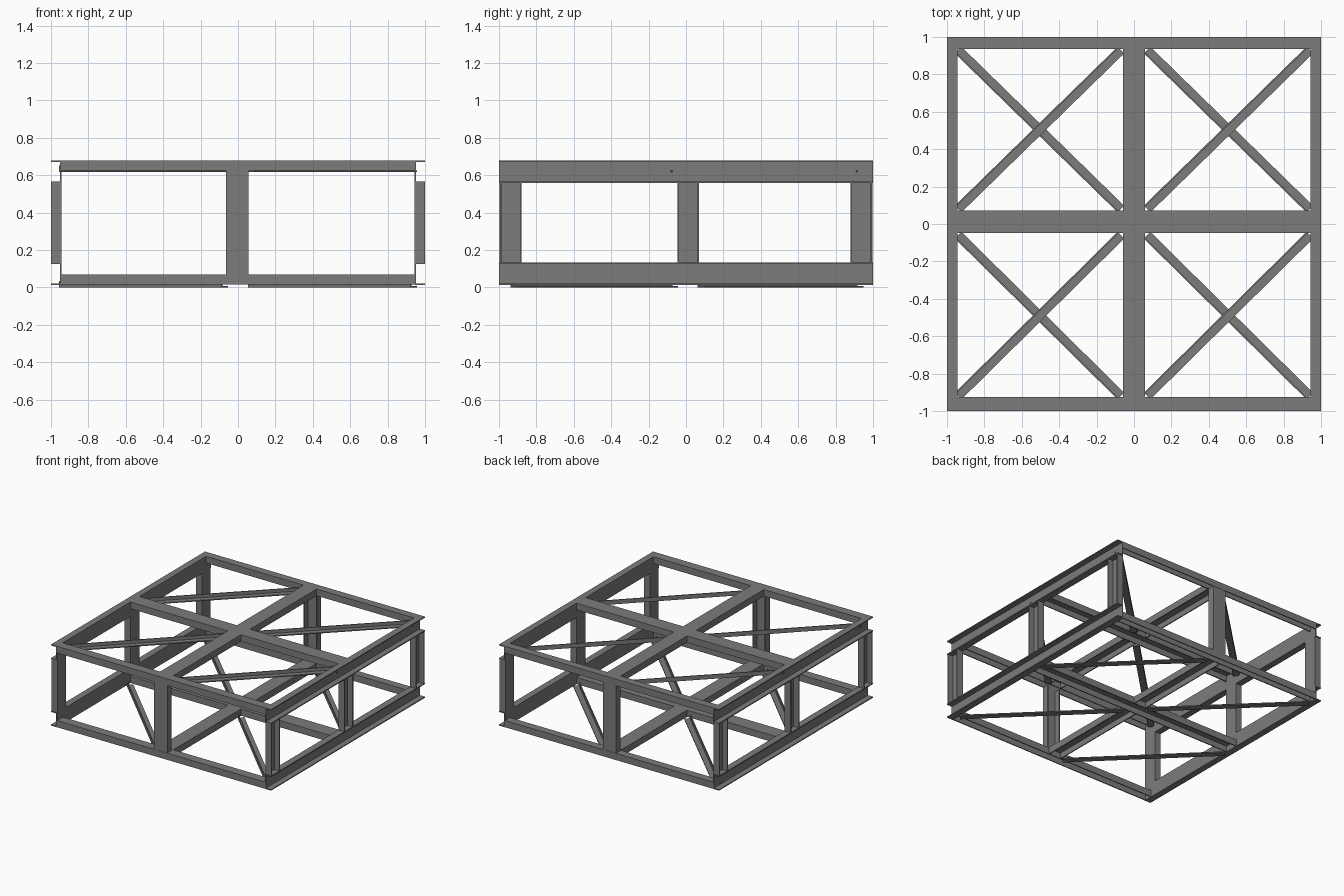
import bpy, bmesh
from mathutils import Vector

cube = bpy.data.objects.get("Cube")
if cube:
    bpy.data.objects.remove(cube)

steel = bpy.data.materials.new("grey_steel")
steel.use_nodes = True
GREY = (0.2, 0.2, 0.2, 1)
steel.diffuse_color = GREY
steel.node_tree.nodes["Principled BSDF"].inputs["Base Color"].default_value = GREY

T = 0.008  # plate thickness


def extrude(name, outline, start, end, across, out):
    """Sweep a flat outline (across, out) from start to end."""
    start, end, across, out = map(Vector, (start, end, across, out))
    bm = bmesh.new()
    face = bm.faces.new([bm.verts.new(start + across * u + out * v) for u, v in outline])
    top = bmesh.ops.extrude_face_region(bm, geom=[face])["geom"]
    bmesh.ops.translate(bm, vec=end - start, verts=[g for g in top if isinstance(g, bmesh.types.BMVert)])
    bmesh.ops.recalc_face_normals(bm, faces=bm.faces)
    mesh = bpy.data.meshes.new(name)
    bm.to_mesh(mesh)
    bm.free()
    mesh.materials.append(steel)
    obj = bpy.data.objects.new(name, mesh)
    bpy.context.collection.objects.link(obj)


def channel(name, start, end, across, out, width=0.12, depth=0.055):
    """C section: web on the start-end line, flanges pointing along out."""
    w = width / 2
    outline = [(-w, 0), (w, 0), (w, depth), (w - T, depth), (w - T, T),
               (T - w, T), (T - w, depth), (-w, depth)]
    extrude(name, outline, start, end, across, out)


def angle_bar(name, start, end, width=0.05, leg=0.035):
    """L section with its flat leg down and its other leg up."""
    w = width / 2
    run = (Vector(end) - Vector(start)).normalized()
    outline = [(-w, 0), (w, 0), (w, T), (T - w, T), (T - w, leg), (-w, leg)]
    extrude(name, outline, start, end, run.cross(Vector((0, 0, 1))), (0, 0, 1))


X, Y, Z = (1, 0, 0), (0, 1, 0), (0, 0, 1)
MID = 0.012   # the cross beam sits slightly behind the middle
INNER = 0.945

# Side beams and side columns, open outwards
for side, s in (("left", 1), ("right", -1)):
    out = (s, 0, 0)
    for level, z in (("bottom", 0.074), ("top", 0.62)):
        channel(f"{side}_{level}_beam", (s * INNER, -1, z), (s * INNER, 1, z), Z, out)
    for place, y in (("front", -0.938), ("middle", MID), ("back", 0.938)):
        channel(f"{side}_{place}_column", (s * INNER, y, 0.134), (s * INNER, y, 0.56), Y, out, 0.115)

# End beams and centre beams, open downwards, with the end columns between them
for level, z in (("bottom", 0.07), ("top", 0.68)):
    down = (0, 0, -1)
    for place, y in (("front", -0.9625), ("back", 0.9675)):
        width = 2 * (1 - abs(y))
        channel(f"{place}_{level}_beam", (-INNER, y, z), (INNER, y, z), Y, down, width)
    channel(f"cross_{level}_beam", (-INNER, MID, z), (INNER, MID, z), Y, down)
    for place, a, b in (("front", -0.925, MID - 0.06), ("back", MID + 0.06, 0.935)):
        channel(f"{place}_centre_{level}_beam", (0, a, z), (0, b, z), X, down)
for place, s in (("front", -1), ("back", 1)):
    channel(f"{place}_middle_column", (-0.003, s * 0.998, 0.07), (-0.003, s * 0.998, 0.625),
            X, (0, -s, 0))

# Diagonal braces: one way on top, the other way underneath
for side, x0, x1 in (("right", -0.94, -0.07), ("left", 0.07, 0.94)):
    for place, y0, y1 in (("front", -0.92, -0.06), ("back", 0.08, 0.93)):
        angle_bar(f"{place}_{side}_top_brace", (x0, y0, 0.617), (x1, y1, 0.617))
        angle_bar(f"{place}_{side}_bottom_brace", (x1, y0, 0), (x0, y1, 0))
